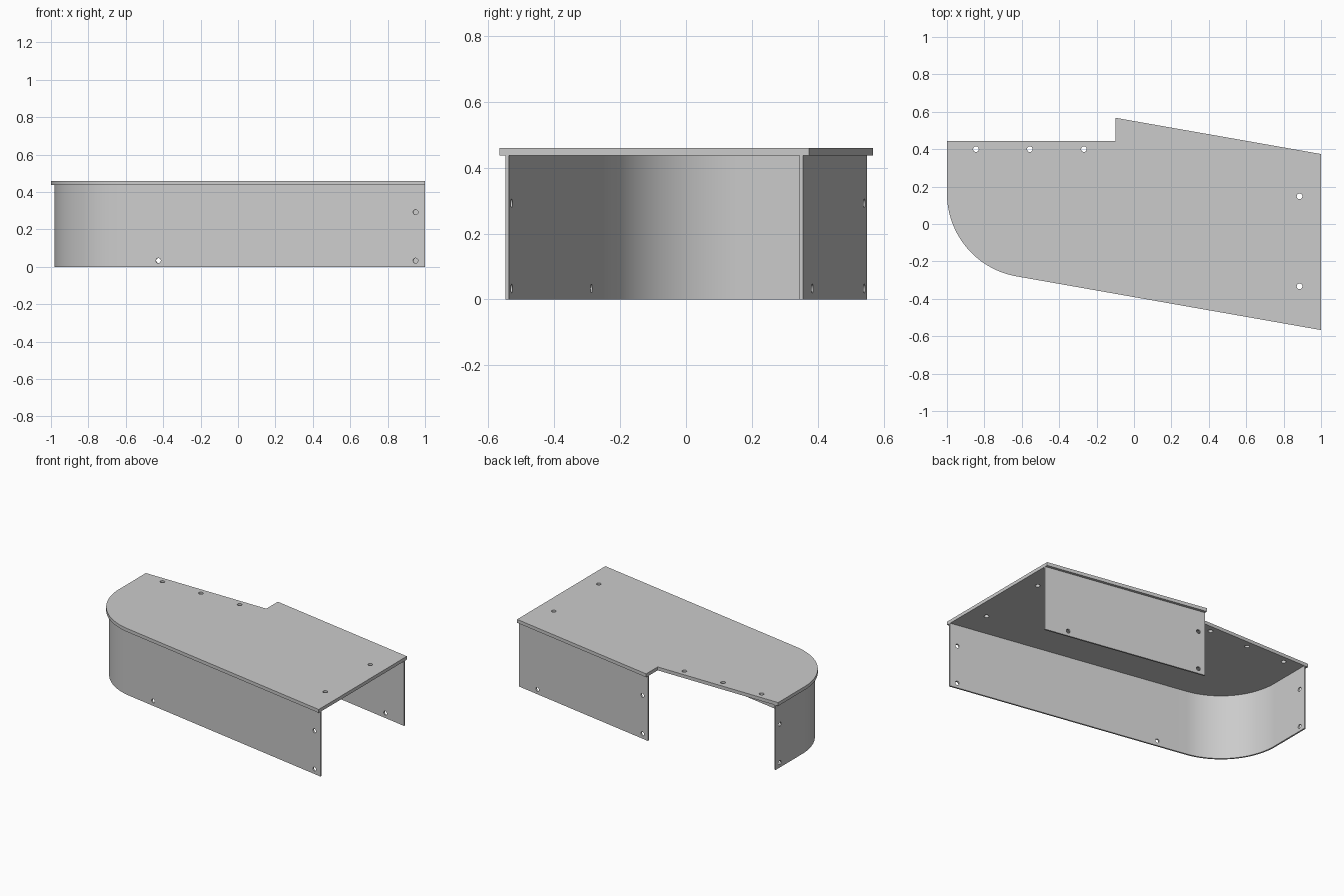
import bpy, bmesh, math
from mathutils import Matrix, Vector

cube = bpy.data.objects.get("Cube")
if cube:
    bpy.data.objects.remove(cube, do_unlink=True)

SLOPE = math.radians(10)
TAN, COS = math.tan(SLOPE), math.cos(SLOPE)
RADIUS = 0.45
HEIGHT, TOP = 0.437, 0.46
GAP, THICK = 0.018, 0.0105
FRONT_Y, BACK_Y, SIDE_Y, STEP_X = -0.567, 0.374, 0.445, -0.1

grey = bpy.data.materials.new("light grey")
grey.use_nodes = True
colour = (0.6, 0.6, 0.6, 1)
grey.diffuse_color = colour
grey.node_tree.nodes["Principled BSDF"].inputs["Base Color"].default_value = colour


def front_y(x):
    return FRONT_Y + TAN * (1 - x)


def back_y(x):
    return BACK_Y + TAN * (1 - x)


def rounded_path(d, steps=48):
    """Front edge, rounded corner and right edge, moved inward by d."""
    cx = -1 + RADIUS
    cy = front_y(cx) + RADIUS / COS
    pts = [(1, FRONT_Y + d / COS)]
    for i in range(steps + 1):
        a = math.radians(260 - 80 * i / steps)
        pts.append((cx + (RADIUS - d) * math.cos(a), cy + (RADIUS - d) * math.sin(a)))
    pts.append((-1 + d, SIDE_Y))
    return pts


def new_object(name, bm):
    bmesh.ops.recalc_face_normals(bm, faces=bm.faces)
    mesh = bpy.data.meshes.new(name)
    bm.to_mesh(mesh)
    bm.free()
    obj = bpy.data.objects.new(name, mesh)
    bpy.context.collection.objects.link(obj)
    return obj


def panel(name, outline, z0, z1, holes, radius):
    """Extrude an outline and drill holes given as (centre, axis)."""
    bm = bmesh.new()
    face = bm.faces.new([bm.verts.new((x, y, z0)) for x, y in outline])
    ext = bmesh.ops.extrude_face_region(bm, geom=[face])
    verts = [v for v in ext["geom"] if isinstance(v, bmesh.types.BMVert)]
    bmesh.ops.translate(bm, verts=verts, vec=(0, 0, z1 - z0))
    obj = new_object(name, bm)
    obj.data.materials.append(grey)

    # drill bits
    bm = bmesh.new()
    for centre, axis in holes:
        turn = Vector(axis).to_track_quat("Z", "Y").to_matrix().to_4x4()
        bmesh.ops.create_cone(bm, cap_ends=True, segments=24, radius1=radius,
                              radius2=radius, depth=0.08,
                              matrix=Matrix.Translation(centre) @ turn)
    cutter = new_object(name + "_drill", bm)
    cutter.hide_render = True

    mod = obj.modifiers.new("holes", "BOOLEAN")
    mod.operation, mod.solver, mod.object = "DIFFERENCE", "EXACT", cutter
    bpy.ops.object.select_all(action="DESELECT")
    bpy.context.view_layer.objects.active = obj
    obj.select_set(True)
    bpy.ops.object.modifier_apply(modifier=mod.name)
    bpy.data.objects.remove(cutter, do_unlink=True)
    bpy.ops.object.shade_smooth_by_angle(angle=math.radians(30))
    return obj


UP = (0, 0, 1)
SLANT = (math.sin(SLOPE), math.cos(SLOPE), 0)
LOW, HIGH = 0.033, 0.292
MID = (GAP + THICK / 2) / COS

# top plate
plate = rounded_path(0) + [(STEP_X, SIDE_Y), (STEP_X, back_y(STEP_X)), (1, BACK_Y)]
spots = [(-0.845, 0.4), (-0.557, 0.4), (-0.268, 0.4), (0.885, 0.148), (0.885, -0.333)]
panel("top_plate", plate, HEIGHT, TOP, [((x, y, HEIGHT), UP) for x, y in spots], 0.015)

# front wall wrapping round the corner to the right side
wall = rounded_path(GAP) + rounded_path(GAP + THICK)[::-1]
holes = [((x, front_y(x) + MID, z), SLANT)
         for x, z in [(0.95, LOW), (0.95, HIGH), (-0.425, LOW)]]
holes += [((-1 + MID, 0.4, z), (1, 0, 0)) for z in (LOW, HIGH)]
panel("curved_front_wall", wall, 0, HEIGHT, holes, 0.0135)

# back wall
outer, inner = GAP / COS, (GAP + THICK) / COS
wall = [(1, back_y(1) - outer), (STEP_X, back_y(STEP_X) - outer),
        (STEP_X, back_y(STEP_X) - inner), (1, back_y(1) - inner)]
holes = [((x, back_y(x) - MID, z), SLANT)
         for x, z in [(0.84, LOW), (-0.055, LOW), (-0.055, HIGH)]]
panel("back_wall", wall, 0, HEIGHT, holes, 0.0135)
